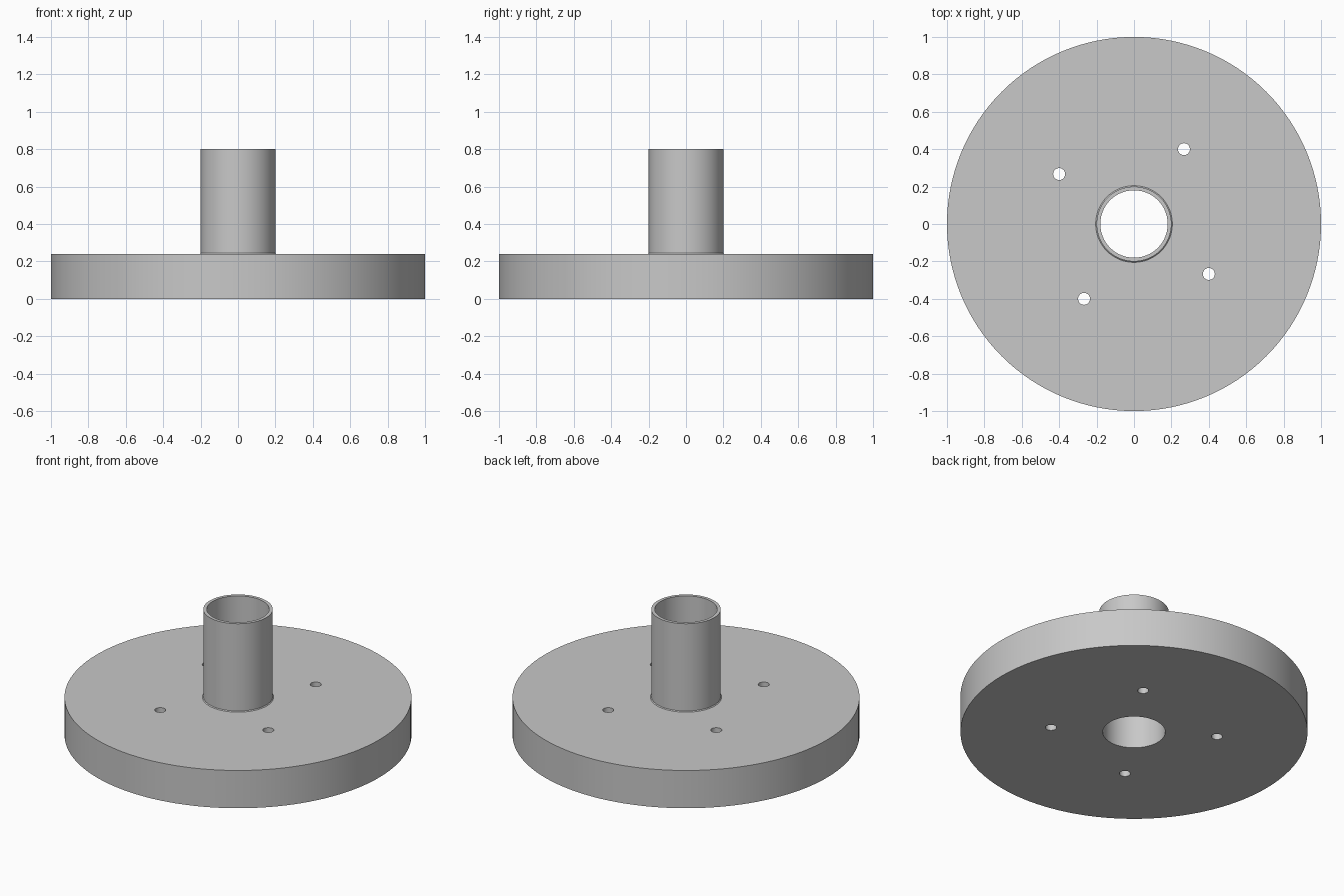
import bpy, bmesh, math
from mathutils import Matrix, Vector

cube = bpy.data.objects.get("Cube")
if cube:
    bpy.data.objects.remove(cube, do_unlink=True)

DISC_R, DISC_H = 1.0, 0.24
TUBE_R, BORE_R, TOP = 0.2, 0.18, 0.8
FILLET = 0.005
HOLE_R, HOLE_POS = 0.032, Vector((0.267, 0.4, 0))
SEGMENTS = 128

grey = bpy.data.materials.new("plain grey")
grey.use_nodes = True
colour = (0.58, 0.58, 0.58, 1)
grey.diffuse_color = colour
grey.node_tree.nodes["Principled BSDF"].inputs["Base Color"].default_value = colour


def add_object(name, bm):
    bmesh.ops.recalc_face_normals(bm, faces=bm.faces[:])
    mesh = bpy.data.meshes.new(name)
    bm.to_mesh(mesh)
    bm.free()
    mesh.materials.append(grey)
    obj = bpy.data.objects.new(name, mesh)
    bpy.context.collection.objects.link(obj)
    return obj


# Disc with hollow tube: a closed profile turned around z
profile = [(BORE_R, 0), (DISC_R, 0), (DISC_R, DISC_H), (TUBE_R + FILLET, DISC_H),
           (TUBE_R, DISC_H + FILLET), (TUBE_R, TOP), (BORE_R, TOP)]
bm = bmesh.new()
verts = [bm.verts.new((r, 0, z)) for r, z in profile]
edges = [bm.edges.new((a, b)) for a, b in zip(verts, verts[1:] + verts[:1])]
bmesh.ops.spin(bm, geom=verts + edges, cent=(0, 0, 0), axis=(0, 0, 1),
               angle=math.tau, steps=SEGMENTS, use_merge=True)
bmesh.ops.remove_doubles(bm, verts=bm.verts[:], dist=1e-5)
flange = add_object("flanged_tube", bm)

# Four bolt holes, a quarter turn apart
bm = bmesh.new()
for i in range(4):
    place = Matrix.Rotation(i * math.pi / 2, 4, "Z") @ Matrix.Translation(HOLE_POS)
    bmesh.ops.create_cone(bm, cap_ends=True, segments=32, radius1=HOLE_R,
                          radius2=HOLE_R, depth=1, matrix=place)
cutter = add_object("bolt_hole_cutter", bm)

cut = flange.modifiers.new("bolt holes", "BOOLEAN")
cut.operation = "DIFFERENCE"
cut.solver = "EXACT"
cut.object = cutter

bpy.ops.object.select_all(action="DESELECT")
flange.select_set(True)
bpy.context.view_layer.objects.active = flange
bpy.ops.object.modifier_apply(modifier=cut.name)
bpy.data.objects.remove(cutter, do_unlink=True)
bpy.ops.object.shade_smooth_by_angle(angle=math.radians(30))
